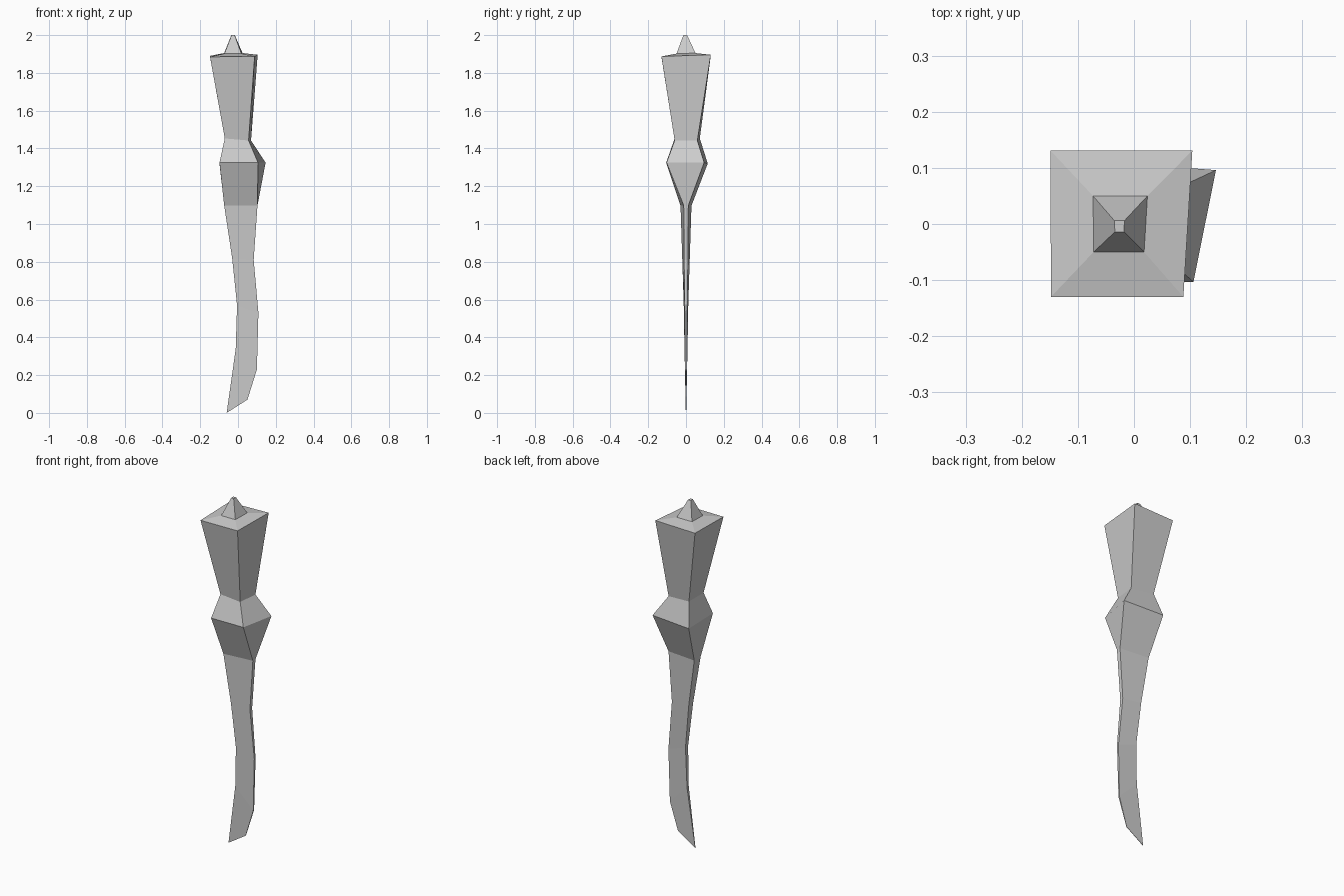
import bpy, bmesh

if "Cube" in bpy.data.objects:
    bpy.data.objects.remove(bpy.data.objects["Cube"])


def loft(name, rings, cap_start=False, cap_end=False):
    """Join four-cornered rings (front-left, front-right, back-right, back-left), top to bottom."""
    bm = bmesh.new()
    loops = [[bm.verts.new(p) for p in ring] for ring in rings]
    for a, b in zip(loops, loops[1:]):
        for i in range(4):
            j = (i + 1) % 4
            bm.faces.new((a[i], b[i], b[j], a[j]))
    if cap_start:
        bm.faces.new(loops[0])
    if cap_end:
        bm.faces.new(loops[-1][::-1])
    mesh = bpy.data.meshes.new(name)
    bm.to_mesh(mesh)
    bm.free()
    obj = bpy.data.objects.new(name, mesh)
    bpy.context.collection.objects.link(obj)
    return obj


def blade_ring(left, right, spine, edge):
    """Wedge section: (x, z) of spine and edge, with their half thicknesses."""
    (xl, zl), (xr, zr) = left, right
    return [(xl, -spine, zl), (xr, -edge, zr), (xr, edge, zr), (xl, spine, zl)]


# Shared rings where the parts meet
pommel_base = [(-0.072, -0.05, 1.902), (0.018, -0.05, 1.902),
               (0.024, 0.05, 1.905), (-0.073, 0.05, 1.905)]
pommel_tip = [(-0.034, -0.014, 2.0), (-0.018, -0.014, 2.0),
              (-0.017, 0.006, 2.0), (-0.035, 0.006, 2.0)]
grip_top = [(-0.148, -0.13, 1.885), (0.088, -0.13, 1.887),
            (0.104, 0.131, 1.896), (-0.149, 0.131, 1.89)]
grip_neck = [(-0.07, -0.06, 1.453), (0.056, -0.06, 1.442),
             (0.069, 0.06, 1.442), (-0.07, 0.073, 1.453)]
guard_rim = [(-0.098, -0.105, 1.325), (0.106, -0.103, 1.325),
             (0.146, 0.096, 1.325), (-0.098, 0.115, 1.32)]
blade_root = blade_ring((-0.073, 1.097), (0.103, 1.097), 0.029, 0.012)

# Pommel, grip and guard
loft("pommel", [pommel_tip, pommel_base], cap_start=True)
loft("grip", [pommel_base, grip_top, grip_neck])
loft("guard", [grip_neck, guard_rim, blade_root])

# Curved blade
loft("blade", [
    blade_root,
    blade_ring((-0.031, 0.82), (0.083, 0.81), 0.02, 0.01),
    blade_ring((-0.005, 0.57), (0.108, 0.53), 0.012, 0.006),
    blade_ring((-0.012, 0.34), (0.100, 0.23), 0.008, 0.004),
    blade_ring((-0.060, 0.0), (0.050, 0.07), 0.001, 0.001),
], cap_end=True)
